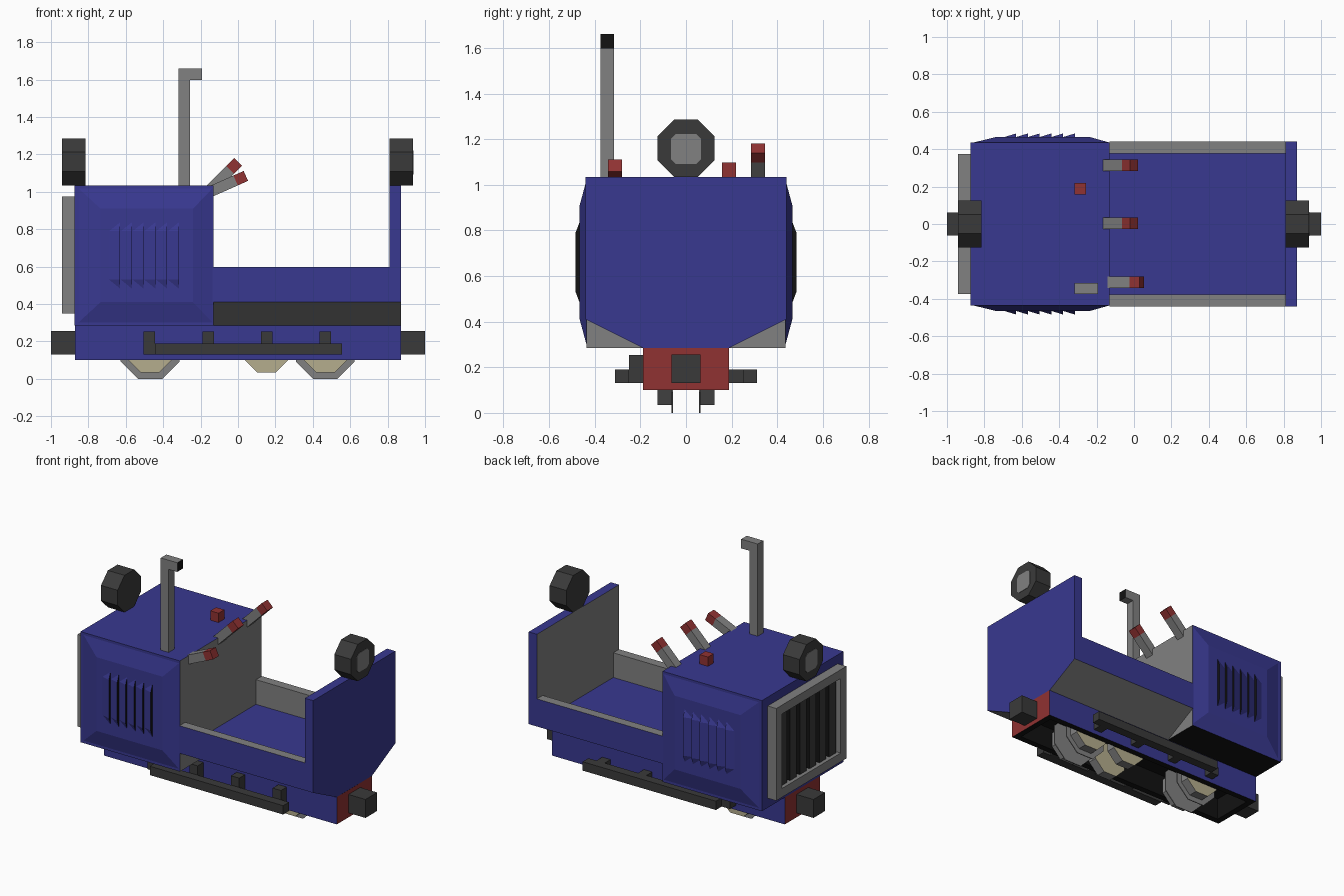
import bpy, bmesh, math
from mathutils import Matrix, Vector

if "Cube" in bpy.data.objects:
    bpy.data.objects.remove(bpy.data.objects["Cube"])

# Palette
COLOURS = {
    "blue": (0.04, 0.04, 0.28), "grey": (0.22, 0.22, 0.22), "dark_grey": (0.042, 0.042, 0.042),
    "red": (0.28, 0.032, 0.032), "tan": (0.46, 0.42, 0.27), "black": (0.006, 0.006, 0.006),
}
NAMES = list(COLOURS)
MATS = []
for n, c in COLOURS.items():
    m = bpy.data.materials.new(n)
    m.diffuse_color = (*c, 1)
    m.use_nodes = True
    m.node_tree.nodes["Principled BSDF"].inputs["Base Color"].default_value = m.diffuse_color
    MATS.append(m)


def finish(name, bm, rule):
    """Turn a bmesh into an object; rule is a colour or f(normal, centre) -> colour."""
    bmesh.ops.recalc_face_normals(bm, faces=bm.faces)
    bm.normal_update()
    for f in bm.faces:
        col = rule(f.normal, f.calc_center_median()) if callable(rule) else rule
        f.material_index = NAMES.index(col)
    me = bpy.data.meshes.new(name)
    bm.to_mesh(me)
    bm.free()
    for m in MATS:
        me.materials.append(m)
    ob = bpy.data.objects.new(name, me)
    bpy.context.collection.objects.link(ob)
    return ob


def solid(name, verts, faces, rule):
    bm = bmesh.new()
    vs = [bm.verts.new(v) for v in verts]
    for f in faces:
        bm.faces.new([vs[i] for i in f])
    return finish(name, bm, rule)


def prism(name, pts, axis, lo, hi, rule):
    """Extrude a profile along X (points are y,z) or Y (points are x,z)."""
    n = len(pts)
    put = (lambda p, t: (t, p[0], p[1])) if axis == "X" else (lambda p, t: (p[0], t, p[1]))
    verts = [put(p, lo) for p in pts] + [put(p, hi) for p in pts]
    faces = [range(n), range(n, 2 * n)]
    faces += [(i, (i + 1) % n, n + (i + 1) % n, n + i) for i in range(n)]
    return solid(name, verts, faces, rule)


def box(name, x0, x1, y0, y1, z0, z1, rule):
    return prism(name, [(y0, z0), (y1, z0), (y1, z1), (y0, z1)], "X", x0, x1, rule)


def octagon(cx, cz, apothem):
    r = apothem / math.cos(math.pi / 8)
    return [(cx + r * math.cos(math.pi * (2 * i + 1) / 8),
             cz + r * math.sin(math.pi * (2 * i + 1) / 8)) for i in range(8)]


# Chassis, hollow from below, with red ends
bm = bmesh.new()
bmesh.ops.create_cube(bm, size=1, matrix=Matrix.Translation((0, 0, 0.1925)) @
                      Matrix.Diagonal((1.745, 0.376, 0.185, 1)))
bm.normal_update()
bottom = [f for f in bm.faces if f.normal.z < -0.9]
bmesh.ops.inset_region(bm, faces=bottom, thickness=0.06)
bmesh.ops.translate(bm, verts=bottom[0].verts, vec=(0, 0, 0.15))
# the moved face pulls its ring up, so restore a flat rim with vertical inner walls
top_ring = bottom[0]
bmesh.ops.translate(bm, verts=top_ring.verts, vec=(0, 0, -0.15))
inner = bmesh.ops.extrude_discrete_faces(bm, faces=[top_ring])["faces"][0]
bmesh.ops.translate(bm, verts=inner.verts, vec=(0, 0, 0.15))


def chassis_rule(n, c):
    if abs(c.x) > 0.86:
        return "red"
    return "blue" if abs(c.y) > 0.18 and abs(n.y) > 0.9 else "black"


finish("chassis", bm, chassis_rule)

# Couplers
for s, tag in ((-1, "front"), (1, "rear")):
    a, b = sorted((s * 0.86, s * 1.0))
    box(tag + "_coupler", a, b, -0.0625, 0.0625, 0.13, 0.255, "dark_grey")

# Wheels: outer pairs flanged, middle pair plain
for x, flanged in ((-0.47, True), (0.152, False), (0.467, True)):
    for s in (-1, 1):
        a, b = sorted((s * 0.06, s * 0.125))
        prism("wheel", octagon(x, 0.157, 0.122), "Y", a, b,
              lambda n, c: "tan" if abs(n.y) > 0.9 else "grey")
        if flanged:
            a, b = sorted((s * 0.057, s * 0.063))
            prism("wheel_flange", octagon(x, 0.157, 0.157), "Y", a, b, "grey")

# Side steps: upright brackets on one side, flat ones on the other
for s in (-1, 1):
    a, b = sorted((s * 0.25, s * 0.312))
    box("side_step", -0.443, 0.557, a, b, 0.13, 0.19, "dark_grey")
    a, b = sorted((s * 0.187, s * 0.25))
    for x in (-0.505, -0.19, 0.122, 0.435):
        box("step_bracket", x, x + 0.062, a, b, 0.13, 0.253 if s < 0 else 0.19, "dark_grey")


# Engine hood
def hood_rule(n, c):
    return "grey" if n.x > 0.9 else "black" if n.z < -0.9 else "blue"


box("hood", -0.875, -0.13, -0.437, 0.437, 0.285, 1.035, hood_rule)

# Raised side panels with louvres, slots facing the cab
for s in (-1, 1):
    lo = [(-0.86, 0.295), (-0.13, 0.295), (-0.13, 1.025), (-0.86, 1.025)]
    hi = [(-0.735, 0.41), (-0.24, 0.41), (-0.24, 0.91), (-0.735, 0.91)]
    solid("hood_side_panel",
          [(x, s * 0.435, z) for x, z in lo] + [(x, s * 0.466, z) for x, z in hi],
          [(0, 1, 2, 3), (4, 5, 6, 7)] + [(i, (i + 1) % 4, 4 + (i + 1) % 4, 4 + i) for i in range(4)],
          "blue")
    for i in range(6):
        t = -0.63 + 0.0628 * i
        y0, y1, back = s * 0.465, s * 0.484, t - 0.062
        solid("louvre", [(t, y0, 0.48), (t, y0, 0.84), (t, y1, 0.79), (t, y1, 0.53),
                         (back, y0, 0.53), (back, y0, 0.79)],
              [(0, 1, 2, 3), (3, 2, 5, 4), (0, 3, 4), (1, 5, 2), (0, 4, 5, 1)],
              lambda n, c: "black" if n.x > 0.9 else "blue")

# Radiator: frame, dark back and upright slats
for y in (-0.375, 0.315):
    box("radiator_frame_side", -0.94, -0.875, y, y + 0.06, 0.35, 0.975, "grey")
for z in (0.35, 0.915):
    box("radiator_frame_rail", -0.94, -0.875, -0.315, 0.315, z, z + 0.06, "grey")
box("radiator_back", -0.883, -0.875, -0.315, 0.315, 0.41, 0.915, "black")
for i in range(6):
    y = -0.2625 + 0.105 * i
    box("radiator_slat", -0.915, -0.88, y - 0.035, y + 0.035, 0.41, 0.915,
        lambda n, c: "dark_grey" if n.x < -0.9 else "black")

# Cab floor with sloped underside
prism("cab_floor", [(-0.437, 0.41), (-0.19, 0.285), (0.19, 0.285), (0.437, 0.41),
                    (0.437, 0.43), (-0.437, 0.43)], "X", -0.13, 0.82,
      lambda n, c: "grey" if n.z < -0.3 else "blue")
# Low cab sides
for s in (-1, 1):
    a, b = sorted((s * 0.378, s * 0.44))
    box("cab_side", -0.13, 0.815, a, b, 0.41, 0.597,
        lambda n, c, s=s: "blue" if n.y * s > 0.9 else "grey")
# Tall rear wall
prism("rear_wall", [(-0.44, 0.41), (-0.19, 0.285), (0.19, 0.285), (0.44, 0.41),
                    (0.44, 1.035), (-0.44, 1.035)], "X", 0.81, 0.872,
      lambda n, c: "grey" if n.x < -0.9 or n.z < -0.3 else "blue")

# Headlamps with lens plates
for x0, x1, s in ((-0.94, -0.815, -1), (0.81, 0.935, 1)):
    prism("headlamp", octagon(0, 1.16, 0.125), "X", x0, x1, "dark_grey")
    face = x0 if s < 0 else x1
    a, b = sorted((face - s * 0.002, face + s * 0.002))
    c, k = 0.065, 0.045
    prism("headlamp_lens", [(u, 1.157 + v) for u, v in
                            ((c, -k), (c, k), (k, c), (-k, c), (-c, k), (-c, -k), (-k, -c), (k, -c))],
          "X", a, b, "grey")

# Exhaust pipe with bent, open end
prism("exhaust_pipe", [(-0.317, 1.03), (-0.257, 1.03), (-0.257, 1.598), (-0.193, 1.598),
                       (-0.193, 1.66), (-0.317, 1.66)], "Y", -0.375, -0.315,
      lambda n, c: "black" if n.x > 0.9 and c.z > 1.5 and c.x > -0.2 else "grey")

# Control levers with red grips
def bar(name, start, end, y, col):
    d = (Vector(end) - Vector(start)).normalized()
    p = Vector((-d.y, d.x)) * 0.029
    a, b = Vector(start), Vector(end)
    prism(name, [a - p, b - p, b + p, a + p], "Y", y - 0.031, y + 0.031, col)


for y, base, tip in ((0.315, (-0.15, 1.01), (0, 1.16)), (0.003, (-0.15, 1.01), (0, 1.16)),
                     (-0.312, (-0.15, 1.0), (0.042, 1.085))):
    d = (Vector(tip) - Vector(base)).normalized()
    split = Vector(tip) - d * 0.06
    bar("lever", base, split, y, "grey")
    bar("lever_grip", split, tip, y, "red")

# Push button on the hood
box("hood_button", -0.318, -0.256, 0.157, 0.219, 1.035, 1.098, "red")
